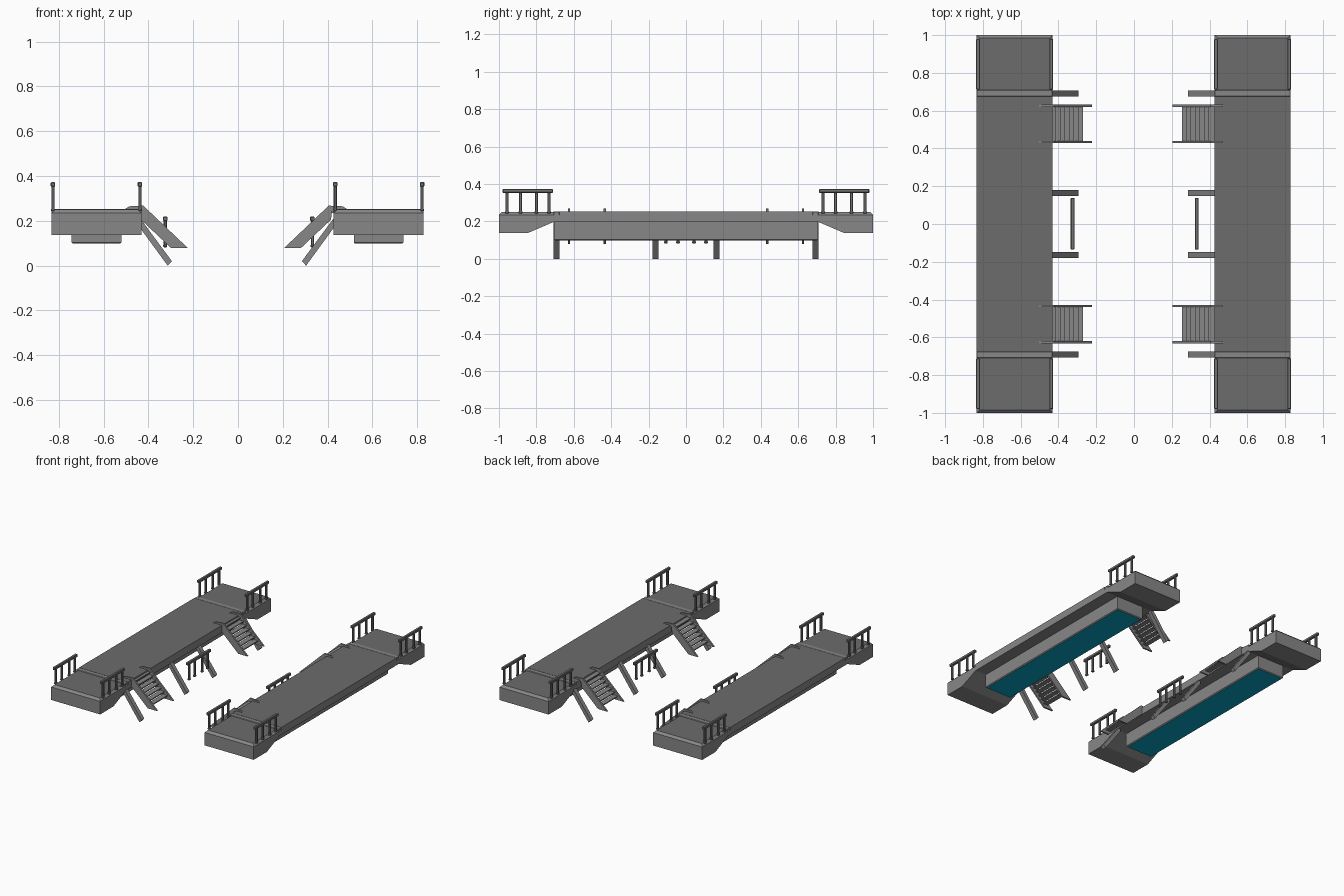
import bpy, bmesh
from mathutils import Vector

if "Cube" in bpy.data.objects:
    bpy.data.objects.remove(bpy.data.objects["Cube"])


def material(name, r, g, b):
    m = bpy.data.materials.new(name)
    m.diffuse_color = (r, g, b, 1)
    m.use_nodes = True
    m.node_tree.nodes["Principled BSDF"].inputs["Base Color"].default_value = m.diffuse_color
    return m


teal = material("teal_underside", .003, .37, .57)
frame = material("frame_grey", .245, .245, .245)
deck = material("dark_deck", .15, .15, .15)
rail = material("dark_rail", .17, .17, .17)


def finish(name, bm, mat, bevel=0, top=None, bottom=None):
    # optional second material for the faces pointing straight up or down
    bmesh.ops.recalc_face_normals(bm, faces=bm.faces)
    me = bpy.data.meshes.new(name)
    bm.to_mesh(me)
    bm.free()
    ob = bpy.data.objects.new(name, me)
    bpy.context.collection.objects.link(ob)
    me.materials.append(mat)
    if top or bottom:
        me.materials.append(top or bottom)
        for p in me.polygons:
            if (p.normal.z > .99 and top) or (p.normal.z < -.99 and bottom):
                p.material_index = 1
    if bevel:
        m = ob.modifiers.new("bevel", "BEVEL")
        m.width, m.segments = bevel, 1


def add_box(bm, x0, x1, y0, y1, z0, z1):
    vs = bmesh.ops.create_cube(bm, size=1)["verts"]
    for v in vs:
        v.co = Vector(((x0 + x1) / 2 + v.co.x * (x1 - x0),
                       (y0 + y1) / 2 + v.co.y * (y1 - y0),
                       (z0 + z1) / 2 + v.co.z * (z1 - z0)))


def add_prism(bm, pts, offset):
    f = bm.faces.new([bm.verts.new(p) for p in pts])
    r = bmesh.ops.extrude_face_region(bm, geom=[f])
    vs = [g for g in r["geom"] if isinstance(g, bmesh.types.BMVert)]
    bmesh.ops.translate(bm, verts=vs, vec=offset)


def railing(name, x, y0, y1, posts, z_base, z_top):
    bm = bmesh.new()
    for y in posts:
        add_box(bm, x - .007, x + .007, y - .008, y + .008, z_base, z_top - .01)
        add_box(bm, x - .009, x + .009, y - .010, y + .010, z_base, z_base + .012)
    add_box(bm, x - .010, x + .010, y0, y1, z_top - .020, z_top)
    finish(name, bm, rail, .003)


def platform(side, s, a, b):
    # a = inner edge, b = outer edge (signed x)
    lo, hi = min(a, b), max(a, b)
    mid = (a + b) / 2

    # hull: thin in the middle, deep at both ends, chamfered top rim
    half = [(1, .25), (1, .138), (.845, .138), (.70, .20)]
    prof = half + [(-y, z) for y, z in reversed(half)]
    bm = bmesh.new()
    add_prism(bm, [(lo, y, z) for y, z in prof], (hi - lo, 0, 0))
    rim = [e for e in bm.edges if all(v.co.z > .24 for v in e.verts)]
    bmesh.ops.bevel(bm, geom=rim, offset=.016, segments=1, affect="EDGES")
    finish(side + "_hull", bm, frame, top=deck)

    # middle deck plate
    bm = bmesh.new()
    add_box(bm, lo, hi, -.675, .675, .21, .254)
    finish(side + "_deck_plate", bm, frame, top=deck)
    # cross bands between the deck sections
    bm = bmesh.new()
    for y in (-.692, .692):
        add_box(bm, lo, hi, y - .017, y + .017, .215, .254)
    finish(side + "_cross_bands", bm, frame, .003)

    # lower box with teal underside
    bm = bmesh.new()
    add_box(bm, mid - .111, mid + .111, -.705, .705, .098, .205)
    low = [e for e in bm.edges if all(v.co.z < .11 for v in e.verts)]
    bmesh.ops.bevel(bm, geom=low, offset=.006, segments=1, affect="EDGES")
    finish(side + "_lower_box", bm, frame, bottom=teal)

    # end railings
    posts = (.733, .80, .885, .957)
    for t in (-1, 1):
        tag = "back" if t > 0 else "front"
        y0, y1 = sorted((t * .712, t * .98))
        for x, edge in ((b - s * .007, "outer"), (a + s * .007, "inner")):
            railing(f"{side}_{tag}_{edge}_railing", x, y0, y1,
                    [t * y for y in posts], .243, .373)

    # slanted supports under the inner edge
    tip = -.295 if s < 0 else .285
    bm = bmesh.new()
    beam = [(0, .020), (.019, .0), (.152, .182), (.152, .225)]
    for y in (-.692, -.163, .163, .692):
        add_prism(bm, [(tip + s * d, y - .016, z) for d, z in beam], (0, .032, 0))
    finish(side + "_supports", bm, frame)

    # stairs: two side boards and open treads
    foot = -.223 if s < 0 else .205
    board = [(0, .078), (.20, .268), (.262, .265), (.282, .253),
             (.215, .245), (.21, .205), (.075, .078)]
    for y, tag in ((-.53, "front"), (.53, "back")):
        bm = bmesh.new()
        for dy in (-.096, .096):
            add_prism(bm, [(foot + s * d, y + dy - .006, z) for d, z in board],
                      (0, .012, 0))
        finish(f"{side}_{tag}_stair_sides", bm, frame)
        bm = bmesh.new()
        for i in range(7):
            x0, x1 = sorted((foot + s * (.048 + i * .0235), foot + s * (.084 + i * .0235)))
            z = .101 + i * .0225
            add_box(bm, x0, x1, y - .092, y + .092, z, z + .008)
        finish(f"{side}_{tag}_stair_treads", bm, frame)

    # low middle railing
    railing(side + "_middle_railing", -.325 if s < 0 else .332, -.135, .138,
            (-.108, -.043, .043, .107), .082, .219)


platform("left", -1, -.431, -.833)
platform("right", 1, .427, .829)
